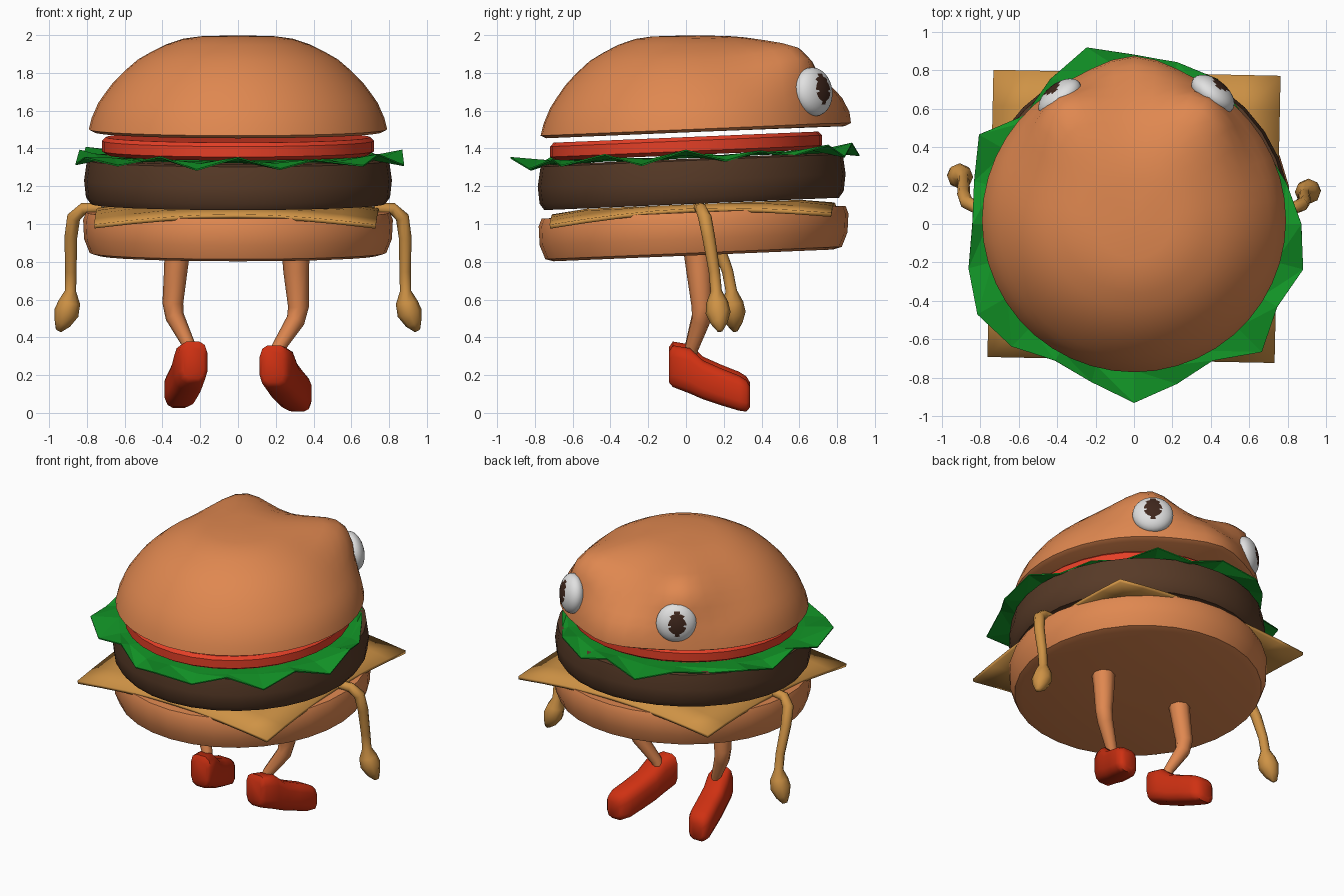
import bpy, bmesh, math
from mathutils import Vector, Matrix

if "Cube" in bpy.data.objects:
    bpy.data.objects.remove(bpy.data.objects["Cube"])

TAU = math.tau
SLOPE = 0.042          # the whole stack rises slightly towards +y


def material(name, r, g, b):
    m = bpy.data.materials.new(name)
    m.diffuse_color = (r, g, b, 1)
    m.use_nodes = True
    m.node_tree.nodes["Principled BSDF"].inputs["Base Color"].default_value = m.diffuse_color
    return m


BUN = material("bun orange", 0.74, 0.245, 0.08)
PATTY = material("patty brown", 0.095, 0.042, 0.02)
TOMATO = material("tomato red", 0.78, 0.05, 0.02)
LEAF = material("leaf green", 0.006, 0.30, 0.02)
CHEESE = material("cheese tan", 0.62, 0.29, 0.06)
SHOE = material("shoe red", 0.62, 0.03, 0.006)
WHITE = material("eye white", 0.75, 0.75, 0.75)
PUPIL = material("pupil brown", 0.05, 0.02, 0.012)


def finish(name, bm, mats, angle=40):
    bmesh.ops.recalc_face_normals(bm, faces=bm.faces[:])
    me = bpy.data.meshes.new(name)
    bm.to_mesh(me)
    bm.free()
    for m in mats:
        me.materials.append(m)
    ob = bpy.data.objects.new(name, me)
    bpy.context.collection.objects.link(ob)
    bpy.ops.object.select_all(action='DESELECT')
    ob.select_set(True)
    bpy.context.view_layer.objects.active = ob
    if angle:
        bpy.ops.object.shade_smooth_by_angle(angle=math.radians(angle))
    return ob


def loft(rings):
    """Skin a list of equal-length point rings and cap both ends."""
    bm = bmesh.new()
    vs = [[bm.verts.new(p) for p in ring] for ring in rings]
    n = len(vs[0])
    for a, b in zip(vs, vs[1:]):
        for i in range(n):
            j = (i + 1) % n
            bm.faces.new((a[i], a[j], b[j], b[i]))
    bm.faces.new(vs[0])
    bm.faces.new(vs[-1])
    return bm


def revolve(profile, cy, n=32):
    return loft([[(r * math.cos(TAU * i / n), cy + r * math.sin(TAU * i / n), z)
                  for i in range(n)] for r, z in profile])


def shear(bm):
    for v in bm.verts:
        v.co.z += SLOPE * v.co.y


def tube(name, path, mat, n=8):
    """Limb through (x, y, z, radius) points."""
    pts = [Vector(p[:3]) for p in path]
    rings = []
    for k, p in enumerate(pts):
        t = (pts[min(k + 1, len(pts) - 1)] - pts[max(k - 1, 0)]).normalized()
        u = t.cross(Vector((0, 1, 0))).normalized()
        w = t.cross(u)
        rings.append([p + path[k][3] * (u * math.cos(TAU * i / n) + w * math.sin(TAU * i / n))
                      for i in range(n)])
    finish(name, loft(rings), [mat], 60)


# Round layers: bottom bun, patty, tomato
for name, cy, mat, prof in (
    ("bottom_bun", 0.04, BUN, [(0.1, 0.832), (0.74, 0.832), (0.785, 0.845), (0.815, 0.92),
                               (0.82, 1.02), (0.805, 1.06), (0.6, 1.065), (0.1, 1.065)]),
    ("patty", 0.03, PATTY, [(0.1, 1.105), (0.78, 1.105), (0.805, 1.14), (0.815, 1.23),
                            (0.80, 1.335), (0.77, 1.345), (0.1, 1.345)]),
    ("tomato_slice", 0.0, TOMATO, [(0.1, 1.365), (0.69, 1.365), (0.72, 1.385), (0.72, 1.44),
                                   (0.70, 1.46), (0.1, 1.46)]),
):
    bm = revolve(prof, cy)
    shear(bm)
    finish(name, bm, [mat])

# Top bun: dome with a muzzle bulge and two brow bulges on the face side (+y)
dome = [(0.1, 1.485), (0.76, 1.485), (0.79, 1.50), (0.775, 1.56), (0.74, 1.64), (0.705, 1.69),
        (0.66, 1.75), (0.60, 1.81), (0.53, 1.87), (0.46, 1.91), (0.38, 1.95), (0.29, 1.98),
        (0.2, 1.993), (0.03, 1.998)]
bm = revolve(dome, 0.02, 44)
for v in bm.verts:
    p = v.co.copy()
    if p.y > 0 and p.z > 1.487:
        for s in (-1, 1):
            d = (p - Vector((s * 0.33, 0.48, 1.86))).length
            v.co += Vector((s * 0.06, 0.13, 0.06)) * math.exp(-(d / 0.22) ** 2)
    if p.y > 0.3:
        v.co.y += 0.07 * math.exp(-(p.x / 0.24) ** 2 - ((p.z - 1.57) / 0.22) ** 2)
    v.co.z += SLOPE * p.y * max(0, min(1, (2.0 - p.z) / 0.4))
finish("top_bun", bm, [BUN], 50)

# Cheese: square sheet with drooping corners
bm = bmesh.new()
bmesh.ops.create_grid(bm, x_segments=8, y_segments=8, size=0.745)
for v in bm.verts:
    r = v.co.xy.length
    v.co.z = 1.092 - 0.075 * max(0, (r - 0.62) / 0.43)
    v.co.xy = Matrix.Rotation(math.radians(-1.2), 2) @ v.co.xy + Vector((0, 0.04))
shear(bm)
ob = finish("cheese_slice", bm, [CHEESE], 30)
mod = ob.modifiers.new("thickness", 'SOLIDIFY')
mod.thickness = 0.022
mod.offset = 0

# Lettuce: jagged leaf ring, outer radius every 15 degrees
radii = [.87, .82, .79, .80, .87, .87, .88, .95, .87, .80, .93, .86,
         .84, .89, .94, .90, .82, .85, .93, .86, .82, .94, .86, .91]
wave = [0.035, -0.03, 0.015, -0.02, 0.03, -0.035]
bm = bmesh.new()
inner, middle, outer = [], [], []
for i, r in enumerate(radii):
    c, s = math.cos(TAU * i / 24), math.sin(TAU * i / 24)
    w = wave[i % 6]
    for ring, rad, z in ((inner, 0.6, 1.352), (middle, 0.76, 1.358 + 0.3 * w), (outer, r, 1.355 + w)):
        ring.append(bm.verts.new((rad * c, rad * s, z)))
for i in range(24):
    j = (i + 1) % 24
    bm.faces.new((inner[i], middle[i], middle[j], inner[j]))
    bm.faces.new((middle[i], outer[i], outer[j]))
    bm.faces.new((middle[i], outer[j], middle[j]))
bm.faces.new(inner)
shear(bm)
ob = finish("lettuce", bm, [LEAF], 0)
mod = ob.modifiers.new("thickness", 'SOLIDIFY')
mod.thickness = 0.008
mod.offset = 0

# Eyes: flattened balls, pole facing outward, oval pupil faces
for s, side in ((1, "right"), (-1, "left")):
    bm = bmesh.new()
    bmesh.ops.create_uvsphere(bm, u_segments=28, v_segments=20, radius=1)
    for f in bm.faces:
        c = f.calc_center_median()
        f.material_index = int(c.z > 0 and (c.x / 0.38) ** 2 + ((c.y - 0.08) / 0.62) ** 2 < 1)
    n = Vector((s * 0.62, 0.77, 0.12)).normalized()
    x = Vector((0, 0, 1)).cross(n).normalized()
    rot = Matrix((x, n.cross(x), n)).transposed().to_4x4()
    loc = Vector((0.41 if s > 0 else -0.385, 0.675 if s > 0 else 0.655, 1.70))
    bm.transform(Matrix.Translation(loc) @ rot @ Matrix.Diagonal((0.13, 0.13, 0.075, 1)))
    finish("eye_" + side, bm, [WHITE, PUPIL], 60)

# Arms with mitten hands
for s, side, dy in ((1, "right", 0), (-1, "left", 0.08)):
    arm = [(0.72, 0.07, 1.085, .03), (0.82, 0.08, 1.08, .032), (0.87, 0.10, 1.035, .036),
           (0.885, 0.12, 0.93, .034), (0.885, 0.15, 0.75, .03), (0.887, 0.16, 0.645, .03),
           (0.893, 0.165, 0.585, .058), (0.908, 0.17, 0.53, .066), (0.93, 0.175, 0.475, .045),
           (0.95, 0.18, 0.435, .016)]
    tube("arm_" + side, [(s * x, y + dy * min(1, (1.1 - z) / 0.4), z, r)
                         for x, y, z, r in arm], CHEESE)

# Legs
tube("leg_right", [(.305, .06, .87, .075), (.308, .07, .75, .068), (.32, .085, .56, .055),
                   (.305, .08, .49, .05), (.21, .03, .34, .036), (.195, .02, .29, .034)], BUN)
tube("leg_left", [(-.32, .06, .87, .068), (-.33, .07, .75, .062), (-.345, .085, .58, .055),
                  (-.335, .08, .51, .05), (-.26, .03, .36, .034), (-.25, .02, .31, .034)], BUN)

# Shoes: rounded box sections (y, bottom, top, half width) from heel to toe
sections = [(-.09, .16, .33, .055), (-.07, .135, .36, .078), (.02, .10, .345, .085),
            (.09, .07, .28, .085), (.18, .04, .24, .085), (.28, .01, .20, .085),
            (.32, .005, .175, .07), (.34, .03, .14, .045)]
for side, heel, toe, lift in (("right", .185, .325, 0.0), ("left", -.235, -.318, 0.02)):
    rings = []
    for y, lo, hi, hw in sections:
        cx = heel + (toe - heel) * (y + 0.09) / 0.43
        ring = []
        for i in range(12):
            a = TAU * (i + 0.5) / 12
            c, q = math.cos(a), math.sin(a)
            k = lambda t: math.copysign(abs(t) ** 0.6, t)
            ring.append((cx + hw * k(c), y, (lo + hi) / 2 + (hi - lo) / 2 * k(q) + lift))
        rings.append(ring)
    finish("shoe_" + side, loft(rings), [SHOE], 50)
